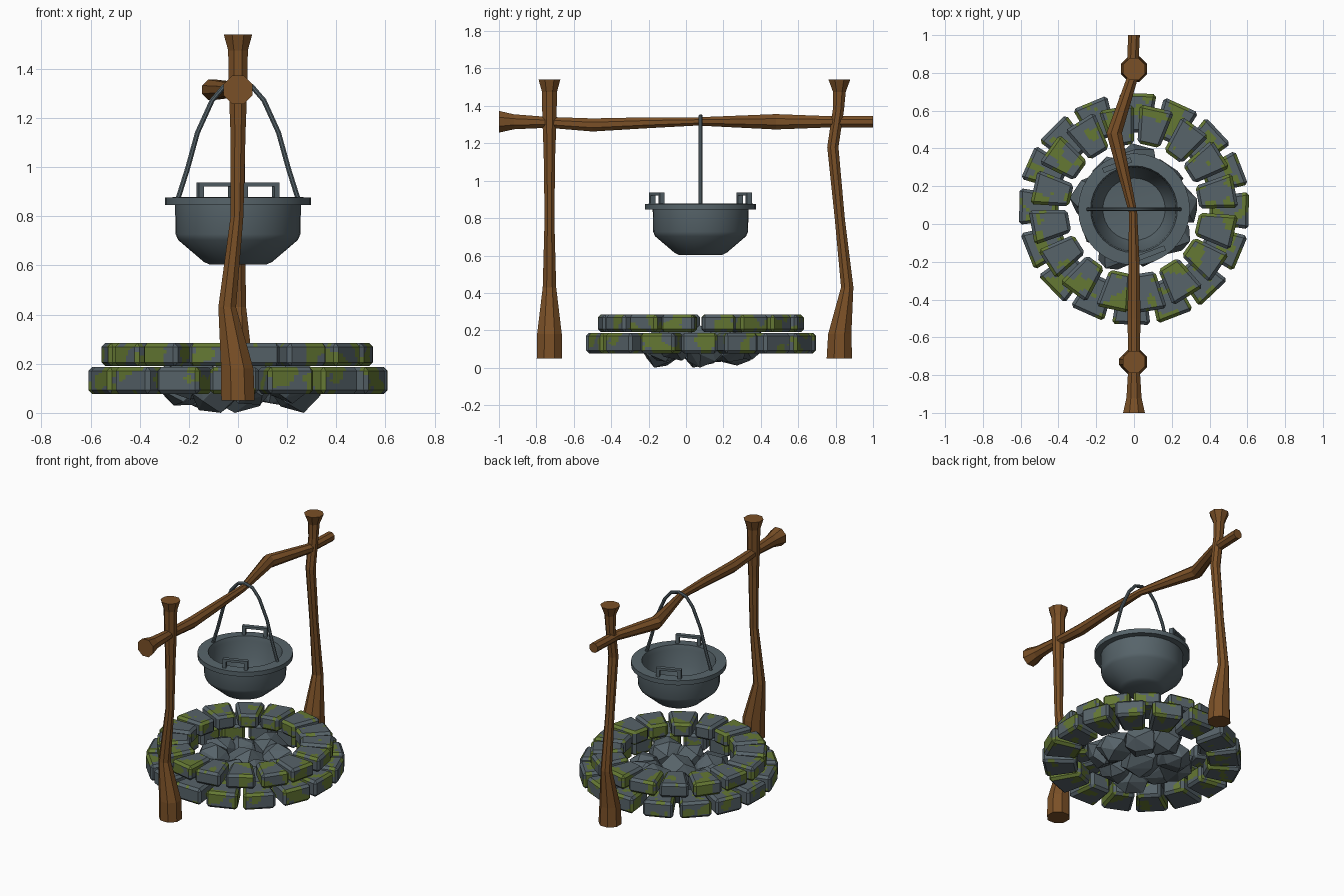
import bpy, bmesh, math, random
from mathutils import Vector, Matrix, noise

if "Cube" in bpy.data.objects:
    bpy.data.objects.remove(bpy.data.objects["Cube"])

random.seed(7)
CY = 0.078  # fire pit and pot centre on y


def material(name, rgb):
    m = bpy.data.materials.new(name)
    m.diffuse_color = (*rgb, 1)
    m.use_nodes = True
    m.node_tree.nodes["Principled BSDF"].inputs["Base Color"].default_value = m.diffuse_color
    return m


WOOD = material("brown wood", (0.195, 0.08, 0.02))
IRON = material("grey iron", (0.095, 0.128, 0.145))
STONE = material("grey stone", (0.095, 0.125, 0.143))
MOSS = material("green moss", (0.13, 0.19, 0.034))


def finish(name, bm, *mats, smooth=False):
    bmesh.ops.recalc_face_normals(bm, faces=bm.faces)
    me = bpy.data.meshes.new(name)
    bm.to_mesh(me)
    bm.free()
    ob = bpy.data.objects.new(name, me)
    bpy.context.collection.objects.link(ob)
    for m in mats:
        me.materials.append(m)
    if smooth:
        bpy.ops.object.select_all(action='DESELECT')
        ob.select_set(True)
        bpy.context.view_layer.objects.active = ob
        bpy.ops.object.shade_smooth_by_angle(angle=math.radians(35))
    return ob


def tube(name, path, ref, mat, axis=None, sides=8, smooth=False):
    """Sweep a polygon along (x, y, z, half width) points."""
    bm = bmesh.new()
    pts = [Vector(p[:3]) for p in path]
    rings = []
    for i, p in enumerate(pts):
        n = Vector(axis) if axis else (pts[min(i + 1, len(pts) - 1)] - pts[max(i - 1, 0)]).normalized()
        u = n.cross(Vector(ref)).normalized()
        v = n.cross(u)
        r = path[i][3] / math.cos(math.pi / sides)
        angles = [(k + 0.5) * math.tau / sides for k in range(sides)]
        rings.append([bm.verts.new(p + r * (math.cos(a) * u + math.sin(a) * v)) for a in angles])
    for a, b in zip(rings, rings[1:]):
        for k in range(sides):
            j = (k + 1) % sides
            bm.faces.new((a[k], a[j], b[j], b[k]))
    bm.faces.new(rings[0])
    bm.faces.new(rings[-1])
    return finish(name, bm, mat, smooth=smooth)


# Wooden frame: two crooked posts and a crooked crossbeam
front = [(0, .05, .068), (-.003, .18, .066), (-.044, .43, .036), (-.004, .8, .026),
         (0, 1.15, .031), (0, 1.33, .038), (0, 1.475, .04), (0, 1.54, .058)]
back = [(.82, .05, .068), (.822, .18, .062), (.862, .43, .033), (.822, .8, .027),
        (.785, 1.18, .03), (.815, 1.38, .03), (.82, 1.475, .034), (.82, 1.54, .058)]
tube("front_post", [(x, -.73, z, r) for x, z, r in front], (0, 1, 0), WOOD, axis=(0, 0, 1))
tube("back_post", [(0, y, z, r) for y, z, r in back], (0, 1, 0), WOOD, axis=(0, 0, 1))
beam = [(0, -1, 1.315, .058), (0, -.92, 1.315, .04), (0, -.74, 1.312, .029), (0, -.5, 1.298, .035),
        (0, -.2, 1.31, .029), (-.005, .06, 1.317, .022), (-.105, .48, 1.315, .041),
        (-.01, .77, 1.315, .03), (0, 1, 1.315, .031)]
tube("crossbeam", beam, (1, 0, 0), WOOD, axis=(0, 1, 0))

# Pot: lathed profile with an inside
profile = [(0, .603), (.115, .603), (.14, .615), (.243, .703), (.254, .727), (.256, .845), (.296, .845),
           (.296, .876), (.23, .879), (.222, .85), (.212, .745), (.165, .655), (0, .64)]
bm = bmesh.new()
verts = [bm.verts.new((r, 0, z)) for r, z in profile]
edges = [bm.edges.new(e) for e in zip(verts, verts[1:])]
bmesh.ops.spin(bm, geom=verts + edges, cent=(0, 0, 0), axis=(0, 0, 1), angle=math.tau, steps=32)
bmesh.ops.remove_doubles(bm, verts=bm.verts, dist=1e-4)
bmesh.ops.translate(bm, verts=bm.verts, vec=(0, CY, 0))
finish("pot", bm, IRON, smooth=True)

# Two loop handles on the rim, turned about the pot axis
for name, ang in (("back_handle", 21), ("front_handle", 201)):
    bm = bmesh.new()
    base = Matrix.Translation((0, CY, 0)) @ Matrix.Rotation(math.radians(ang), 4, 'Z')
    for x, z, sx, sz in ((0, .93, .16, .016), (-.069, .896, .022, .052), (.069, .896, .022, .052)):
        bmesh.ops.create_cube(bm, size=1, matrix=base @ Matrix.Translation((x, .25, z))
                              @ Matrix.Diagonal((sx, .028, sz, 1)))
    finish(name, bm, IRON)

# Wire bail hanging over the beam
half = [(.248, .86), (.235, .9), (.205, .995), (.165, 1.14), (.105, 1.272), (.055, 1.33)]
arc = [(-x, z) for x, z in half] + [(0, 1.345)] + half[::-1]
tube("pot_bail", [(x, CY, z, .01) for x, z in arc], (0, 1, 0), IRON, smooth=True)


def stone_ring(name, count, start, r_in, r_out, z0, z1, w_in, w_out):
    """Ring of chamfered wedge stones with mossy patches."""
    for i in range(count):
        bm = bmesh.new()
        bmesh.ops.create_cube(bm, size=1)
        k = random.uniform(.96, 1.05)
        dr = random.uniform(-.006, .003)
        for v in bm.verts:
            outer = v.co.x > 0
            v.co = ((r_out if outer else r_in) + dr,
                    v.co.y * (w_out if outer else w_in) * k,
                    z1 if v.co.z > 0 else z0)
        bmesh.ops.bevel(bm, geom=bm.edges[:], offset=.016, segments=1, affect='EDGES')
        bmesh.ops.subdivide_edges(bm, edges=[e for e in bm.edges if e.calc_length() > .03],
                                  cuts=8, use_grid_fill=True)
        turn = Matrix.Rotation(math.radians(start) + math.tau * i / count + random.uniform(-.02, .02), 4, 'Z')
        bm.transform(Matrix.Translation((0, CY, 0)) @ turn)
        bm.normal_update()
        # Moss grows in noisy patches: most on chamfers, then sides, then tops
        for f in bm.faces:
            c = f.calc_center_median()
            n = noise.noise(c * 11) + .35 * noise.noise(c * 26 + Vector((3, 5, 7)))
            up = abs(f.normal.z)
            limit = .22 if up > .95 else (.12 if up < .1 else .05)
            f.material_index = int(n > limit)
        finish(f"{name}_{i + 1}", bm, STONE, MOSS)


stone_ring("lower_stone", 16, -1, .405, .612, .077, .187, .14, .2)
stone_ring("upper_stone", 16, 9.5, .345, .548, .19, .285, .118, .182)

# Rubble of angular rocks in the pit
spots = [(0, 0, .11, .13)]
for i in range(9):
    a = math.tau * i / 9 + .1
    d = .235 - .03 * (i % 2)
    spots.append((d * math.cos(a), d * math.sin(a), .1 + .02 * (i % 3), .112))
for i, (x, y, z, r) in enumerate(spots):
    bm = bmesh.new()
    count = 16
    for k in range(count):  # evenly spread, jittered directions
        h = 1 - 2 * (k + .5) / count
        a = k * 2.4 + random.uniform(-.3, .3) + i
        s = math.sqrt(1 - h * h)
        q = r * random.uniform(.92, 1.12)
        bm.verts.new((x + q * s * math.cos(a), CY + y + q * s * math.sin(a), max(0, z + q * h * .88)))
    bmesh.ops.convex_hull(bm, input=bm.verts)
    bmesh.ops.delete(bm, geom=[v for v in bm.verts if not v.link_faces], context='VERTS')
    if i == 0:  # the middle rock rests on the ground
        min(bm.verts, key=lambda v: v.co.z).co.z = 0
    finish(f"pit_rock_{i + 1}", bm, STONE)
